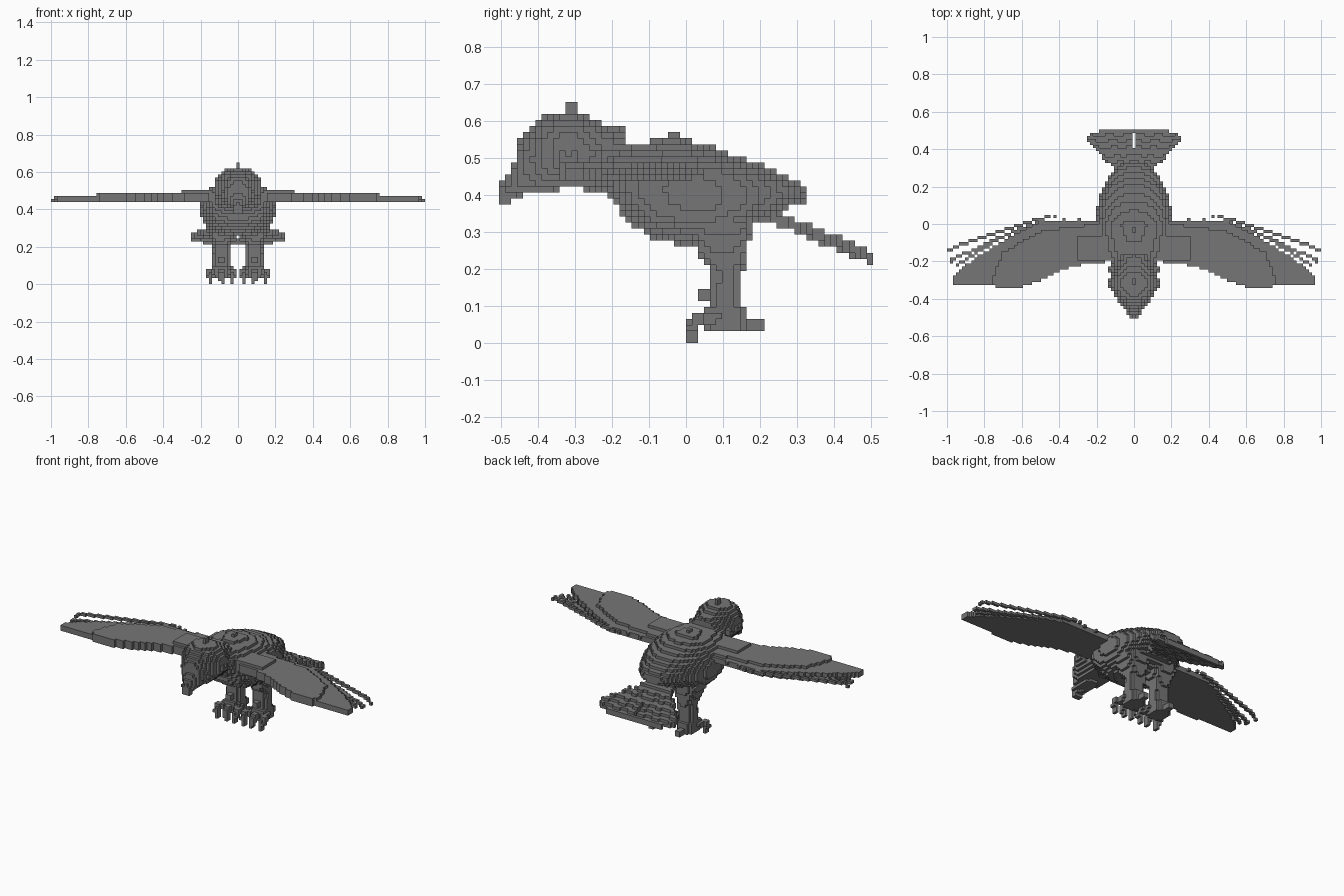
import bpy
import math

if "Cube" in bpy.data.objects:
    bpy.data.objects.remove(bpy.data.objects["Cube"], do_unlink=True)

V = 2 / 123  # block size

grey = bpy.data.materials.new("feather_grey")
grey.use_nodes = True
COLOUR = (0.18, 0.18, 0.18, 1)
grey.diffuse_color = COLOUR
grey.node_tree.nodes["Principled BSDF"].inputs["Base Color"].default_value = COLOUR


def interp(rows, t):
    """Blend rows of (t, a, b, ...); None outside their range."""
    if t < rows[0][0] or t > rows[-1][0]:
        return None
    for p, q in zip(rows, rows[1:]):
        if t <= q[0]:
            f = (t - p[0]) / (q[0] - p[0])
            return [a + (b - a) * f for a, b in zip(p[1:], q[1:])]


def fill(lo, hi, inside):
    """Blocks whose centres lie inside a shape."""
    (x0, y0, z0), (x1, y1, z1) = [[math.floor(c / V) for c in p] for p in (lo, hi)]
    return {(i, j, k)
            for i in range(x0, x1 + 2) for j in range(y0, y1 + 1) for k in range(max(z0, 0), z1 + 1)
            if inside(i * V, (j + 0.5) * V, (k + 0.5) * V)}


def loft(rows, power):
    """Rounded sections along y: rows of (y, bottom, top, half width)."""
    def inside(x, y, z):
        r = interp(rows, y)
        if not r:
            return False
        bottom, top, half = r
        return (abs(x / half) ** power
                + abs((2 * z - top - bottom) / (top - bottom)) ** power) <= 1
    return fill((-0.25, rows[0][0], 0.2), (0.25, rows[-1][0], 0.66), inside)


def column(rows):
    """Rounded sections along z: rows of (z, front, back, centre x, half width)."""
    def inside(x, y, z):
        r = interp(rows, z)
        if not r:
            return False
        front, back, cx, half = r
        return (abs((x - cx) / half) ** 3
                + abs((2 * y - front - back) / (back - front)) ** 3) <= 1
    return fill((0, -0.05, rows[0][0]), (0.25, 0.25, rows[-1][0]), inside)


def rod(a, b, r):
    """Blocks within r of the segment a to b."""
    d = [q - p for p, q in zip(a, b)]
    n = sum(c * c for c in d)

    def inside(*p):
        t = sum((c - s) * e for c, s, e in zip(p, a, d)) / n
        t = min(1, max(0, t))
        return math.dist(p, [s + e * t for s, e in zip(a, d)]) <= r
    lo = [min(p, q) - r for p, q in zip(a, b)]
    hi = [max(p, q) + r for p, q in zip(a, b)]
    return fill(lo, hi, inside)


# Body, head and beak
body = loft([(-0.25, 0.42, 0.53, 0.09), (-0.2, 0.385, 0.535, 0.13), (-0.16, 0.33, 0.54, 0.165),
             (-0.1, 0.285, 0.545, 0.19), (0, 0.262, 0.55, 0.202), (0.07, 0.268, 0.53, 0.202),
             (0.15, 0.3, 0.5, 0.185), (0.21, 0.33, 0.48, 0.155), (0.27, 0.36, 0.45, 0.12),
             (0.33, 0.385, 0.415, 0.06)], 2.4)
body |= rod((0, -0.04, 0.545), (0, -0.03, 0.545), 0.02)

head = loft([(-0.46, 0.41, 0.53, 0.05), (-0.43, 0.405, 0.575, 0.07), (-0.39, 0.405, 0.61, 0.1),
             (-0.34, 0.415, 0.625, 0.127), (-0.28, 0.415, 0.622, 0.12), (-0.22, 0.4, 0.59, 0.1),
             (-0.16, 0.4, 0.575, 0.09)], 2.2)
for y in (-0.38, -0.31, -0.27):
    head |= rod((0, y, 0.6), (0, y, 0.635 if y == -0.31 else 0.61), 0.012)
for i in (4, 5, 7):  # ruffled cheeks
    for s in (-1, 1):
        head |= rod((s * 0.1, -0.46 + i * 0.03, 0.5), (s * 0.125, -0.45 + i * 0.03, 0.5), 0.015)

beak = loft([(-0.51, 0.365, 0.425, 0.012), (-0.485, 0.37, 0.445, 0.03),
             (-0.465, 0.39, 0.49, 0.04), (-0.44, 0.4, 0.54, 0.06)], 2.5)

# Tail: a sloping fan of ridged feathers with a middle slit
fan = [(0.2, 0.08), (0.29, 0.1), (0.35, 0.165), (0.4, 0.2), (0.44, 0.25),
       (0.465, 0.25), (0.49, 0.215), (0.51, 0.13)]


def in_tail(x, y, z):
    r = interp(fan, y)
    if not r or abs(x) > r[0]:
        return False
    if abs(x) < V / 2 and 0.4 < y < 0.49:
        return False
    ridge = int(abs(math.atan2(x, y - 0.1)) / 0.13) % 2
    middle = 0.338 - 0.42 * (y - 0.25) - 0.006 * ridge
    return abs(z - middle) < 0.016


tail = fill((-0.26, 0.2, 0.2), (0.26, 0.505, 0.4), in_tail)

# Wing: a flat blade with thicker inner layers
blade = [(0.1, -0.2, 0.02), (0.25, -0.21, 0.015), (0.4, -0.25, 0.02), (0.5, -0.3, 0.01),
         (0.6, -0.335, -0.035), (0.7, -0.34, -0.09), (0.8, -0.325, -0.15), (0.9, -0.325, -0.22),
         (0.965, -0.325, -0.28)]
cover = [(0.1, 0.0), (0.3, -0.01), (0.5, -0.04), (0.7, -0.15), (0.76, -0.31)]
BASE = 27 * V


def in_wing(x, y, z):
    r = interp(blade, x)
    if not r or not r[0] <= y <= r[1]:
        return False
    layers = 2
    c = interp(cover, x)
    if c and y < c[0]:
        layers = 3
        if x < 0.3 and -0.2 < y < -0.06:
            layers = 4
    return BASE < z < BASE + layers * V


wing = fill((0.1, -0.36, BASE), (0.97, 0.05, 0.52), in_wing)

# Loose flight feathers behind the wing
for x0, y0, x1, y1, layer in ((0.46, 0.035, 1, -0.14, 28), (0.48, 0.015, 0.99, -0.2, 27),
                              (0.6, -0.02, 0.96, -0.23, 27)):
    for i in range(round(x0 / V), round(x1 / V)):
        y = y0 + (y1 - y0) * ((i * V - x0) / (x1 - x0)) ** 1.15 if i * V > x0 else y0
        wing.add((i, math.floor(y / V), layer))
wing |= {(61, -9, 27), (60, -13, 27)}
for x, y in ((0.3, 0.025), (0.38, 0.03), (0.42, 0.04)):
    wing.add((round(x / V), math.floor(y / V), 28))

# Leg, with a feathered thigh and an ankle spur
leg = column([(0.06, 0.05, 0.165, 0.088, 0.05), (0.1, 0.06, 0.15, 0.088, 0.045),
              (0.2, 0.07, 0.155, 0.088, 0.043), (0.24, 0.035, 0.165, 0.09, 0.055),
              (0.33, 0, 0.18, 0.095, 0.085)])
leg |= rod((0.088, 0.05, 0.13), (0.088, 0.09, 0.13), 0.016)

# Foot: three front toes with claws and one rear toe
foot = column([(0.035, 0.05, 0.165, 0.088, 0.05), (0.1, 0.045, 0.16, 0.088, 0.05)])
for x in (0.028, 0.088, 0.148):
    knuckle = (x, 0.035, 0.065)
    foot |= rod((0.088 + (x - 0.088) * 0.5, 0.1, 0.075), knuckle, 0.022)
    foot |= rod(knuckle, (x, 0.016, 0.045), 0.018)
    foot |= rod((x, 0.014, 0.04), (x, 0.016, 0.005), 0.012)
foot |= rod((0.088, 0.14, 0.055), (0.088, 0.195, 0.05), 0.017)


def mirrored(cells):
    return {(-i, j, k) for i, j, k in cells}


parts = {"body": body, "head": head, "beak": beak, "tail": tail}
for name, cells in (("wing", wing), ("leg", leg), ("foot", foot)):
    parts["left_" + name] = cells
    parts["right_" + name] = mirrored(cells)

# Each block belongs to one part; only its exposed sides become faces
solid = set().union(*parts.values())
taken = set()
for name, cells in parts.items():
    cells = cells - taken
    taken |= cells
    verts, faces = {}, []
    for cell in sorted(cells):
        for axis in range(3):
            for side in (0, 1):
                beside = list(cell)
                beside[axis] += 2 * side - 1
                if tuple(beside) in solid:
                    continue
                u, w = (axis + 1) % 3, (axis + 2) % 3
                face = []
                for du, dw in ((0, 0), (1, 0), (1, 1), (0, 1)):
                    corner = list(cell)
                    corner[axis] += side
                    corner[u] += du
                    corner[w] += dw
                    face.append(verts.setdefault(tuple(corner), len(verts)))
                faces.append(face if side else face[::-1])
    mesh = bpy.data.meshes.new(name)
    mesh.from_pydata([((i - 0.5) * V, j * V, k * V) for i, j, k in verts], [], faces)
    mesh.materials.append(grey)
    bpy.context.collection.objects.link(bpy.data.objects.new(name, mesh))
